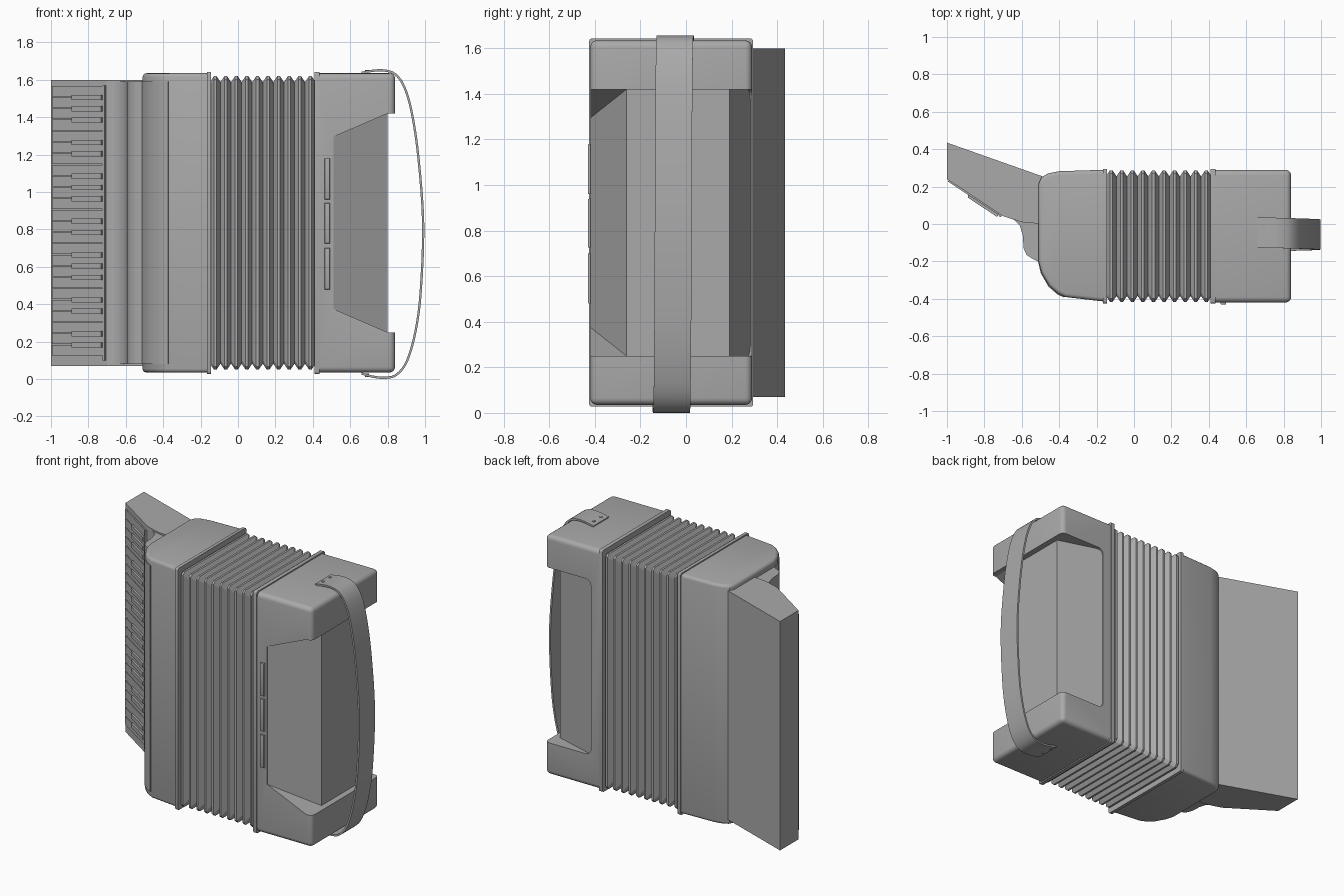
import bpy, bmesh, math
from mathutils import Vector

if "Cube" in bpy.data.objects:
    bpy.data.objects.remove(bpy.data.objects["Cube"])

grey = bpy.data.materials.new("plain grey")
grey.diffuse_color = (0.4, 0.4, 0.4, 1)
grey.use_nodes = True
grey.node_tree.nodes["Principled BSDF"].inputs["Base Color"].default_value = grey.diffuse_color
CY, CZ = -0.065, 0.835          # centre of the case


def finish(bm, name, angle=35):
    bmesh.ops.recalc_face_normals(bm, faces=bm.faces)
    me = bpy.data.meshes.new(name)
    bm.to_mesh(me)
    bm.free()
    ob = bpy.data.objects.new(name, me)
    bpy.context.collection.objects.link(ob)
    me.materials.append(grey)
    bpy.ops.object.select_all(action='DESELECT')
    ob.select_set(True)
    bpy.context.view_layer.objects.active = ob
    if angle:
        bpy.ops.object.shade_smooth_by_angle(angle=math.radians(angle))
    return ob


def prism(name, pts, z0, z1, bevel=0, pick=None, segs=3, angle=35):
    """Plan outline extruded in z; z0/z1 may be functions of x."""
    bm = bmesh.new()
    at = lambda z, x: z(x) if callable(z) else z
    lo = [bm.verts.new((x, y, at(z0, x))) for x, y in pts]
    hi = [bm.verts.new((x, y, at(z1, x))) for x, y in pts]
    bm.faces.new(lo)
    bm.faces.new(hi)
    n = len(pts)
    for i in range(n):
        j = (i + 1) % n
        bm.faces.new((lo[i], lo[j], hi[j], hi[i]))
    if bevel:
        bmesh.ops.recalc_face_normals(bm, faces=bm.faces)
        edges = [e for e in bm.edges if pick(*(v.co for v in e.verts))]
        bmesh.ops.bevel(bm, geom=edges, offset=bevel, segments=segs, profile=0.5,
                        affect='EDGES', clamp_overlap=True)
    return finish(bm, name, angle)


def box(name, x0, x1, y0, y1, z0, z1, **kw):
    return prism(name, [(x0, y0), (x1, y0), (x1, y1), (x0, y1)], z0, z1, **kw)


# Treble case with rounded front corner
cap = lambda a, b: abs(a.z - b.z) < 1e-5 and min(a.x, b.x) < -0.2 or abs(a.x - b.x) > 9
prism("treble_case", [(-0.155, 0.29), (-0.40, 0.282), (-0.46, 0.27), (-0.495, 0.25), (-0.51, 0.215),
                      (-0.51, -0.20), (-0.495, -0.26), (-0.455, -0.33), (-0.41, -0.37),
                      (-0.37, -0.39), (-0.155, -0.415)], 0.035, 1.635, 0.02, cap)

# Grille moulding wrapped over the case front
prism("grille", [(-0.45, 0.1), (-0.62, 0.1), (-0.69, 0.04), (-0.64, 0.022), (-0.61, -0.01), (-0.595, -0.06),
                 (-0.59, -0.13), (-0.575, -0.165), (-0.545, -0.185), (-0.513, -0.20),
                 (-0.499, -0.262), (-0.458, -0.334), (-0.412, -0.375), (-0.373, -0.394), (-0.37, -0.3)],
      0.08, 1.59)

# Keyboard block
prism("keyboard_block", [(-1, 0.435), (-0.49, 0.255), (-0.49, 0.0), (-0.60, 0.01), (-0.70, 0.042), (-1, 0.24)],
      0.07, 1.60, angle=0)

# Keys lie on the slanted front of the block
origin = Vector((-1, 0.24))
along = Vector((0.3, -0.198)).normalized()
out = Vector((along.y, -along.x))


def key(name, u0, u1, h, z0, z1, taper=0.0):
    pts = [origin + along * u + out * v for u, v in
           ((u0, -0.005), (u0 + taper, h), (u1, h), (u1, -0.005))]
    prism(name, [tuple(p) for p in pts], z0, z1, angle=0)


PITCH, TOP = 0.0602, 1.567
for i in range(24):
    z = TOP - PITCH * i
    key(f"white_key_{i + 1}", 0.012, 0.335, 0.008, z - PITCH + 0.004, z)
for i in range(1, 24):
    if i % 7 not in (4, 0):
        z = TOP - PITCH * i - 0.001
        key(f"black_key_{i}", 0.135, 0.335, 0.021, z - 0.014, z + 0.014, 0.012)
key("key_rail", 0.338, 0.352, 0.012, 0.10, TOP + 0.002)

# Rims that hold the bellows
for name, x0, x1 in (("treble_rim", -0.167, -0.145), ("bass_rim", 0.41, 0.436)):
    box(name, x0, x1, CY - 0.36, CY + 0.36, CZ - 0.808, CZ + 0.808, bevel=0.012,
        pick=lambda a, b: abs(a.x - b.x) > 0.01)

# Bellows: zigzag loft of chamfered rectangles
bm = bmesh.new()
rings = []
FOLDS, X0, STEP = 10, -0.15, 0.0565
for k in range(FOLDS):
    for t, d in ((0, 0.032), (0.38, 0), (0.62, 0)):
        rings.append((X0 + STEP * (k + t), d))
rings.append((X0 + STEP * FOLDS, 0.032))
prev = None
for x, d in rings:
    a, b, c = 0.352 - d, 0.785 - d, 0.018
    loop = [(a, b - c), (a - c, b), (c - a, b), (-a, b - c), (-a, c - b), (c - a, -b), (a - c, -b), (a, c - b)]
    vs = [bm.verts.new((x, CY + y, CZ + z)) for y, z in loop]
    if prev:
        for i in range(8):
            j = (i + 1) % 8
            bm.faces.new((prev[i], prev[j], vs[j], vs[i]))
    else:
        bm.faces.new(vs)
    prev = vs
bm.faces.new(prev)
finish(bm, "bellows", 0)

# Bass case: rounded box, recessed on front, end and back
bass = box("bass_case", 0.42, 0.84, -0.42, 0.29, 0.035, 1.635, bevel=0.03, segs=4,
           pick=lambda a, b: max(a.x, b.x) > 0.8)
half = lambda x: 0.46 + (x - 0.51) / 0.29 * 0.125
cutters = [
    prism("front_cutter", [(0.51, -0.419), (0.802, -0.26), (0.802, -0.6), (0.51, -0.6)],
          lambda x: CZ - half(x), lambda x: CZ + half(x), angle=0),
    prism("back_cutter", [(0.50, 0.282), (0.802, 0.19), (0.802, 0.6), (0.50, 0.6)], 0.25, 1.42, 0.04,
          lambda a, b: abs(a.z - b.z) < 1e-4 and max(a.x, b.x) < 0.51, segs=5, angle=0),
    box("end_cutter", 0.80, 1.1, -0.61, 0.61, 0.25, 1.42, angle=0),
]
for c in cutters:
    c.hide_render = True
    bpy.context.view_layer.objects.active = bass
    m = bass.modifiers.new("cut", 'BOOLEAN')
    m.operation, m.solver, m.object = 'DIFFERENCE', 'EXACT', c
    bpy.ops.object.modifier_apply(modifier=m.name)
    bpy.data.objects.remove(c)
bpy.ops.object.select_all(action='DESELECT')
bass.select_set(True)
bpy.ops.object.shade_smooth_by_angle(angle=math.radians(25))

# Register switches on the bass front
for i, (z0, z1) in enumerate(((0.48, 0.70), (0.725, 0.94), (0.96, 1.18))):
    box(f"bass_switch_{i + 1}", 0.463, 0.492, -0.431, -0.41, z0, z1, bevel=0.005, segs=2,
        pick=lambda a, b: min(a.y, b.y) < -0.43 and abs(a.y - b.y) < 0.001)

# Hand strap: smooth path swept to a thin band
path = [(0.66, 1.637), (0.72, 1.648), (0.78, 1.65), (0.84, 1.63), (0.89, 1.56), (0.93, 1.42), (0.965, 1.18),
        (0.99, 0.83), (0.977, 0.47), (0.95, 0.26), (0.905, 0.10), (0.85, 0.025), (0.79, 0.007),
        (0.72, 0.013), (0.66, 0.03)]
P = [Vector(p) for p in [path[0]] + path + [path[-1]]]
curve = []
for i in range(1, len(P) - 2):
    a, b, c, d = P[i - 1:i + 3]
    for s in range(4):
        t = s / 4
        curve.append(0.5 * (2 * b + (c - a) * t + (2 * a - 5 * b + 4 * c - d) * t * t
                            + (3 * b - a - 3 * c + d) * t ** 3))
curve.append(P[-1])
bm = bmesh.new()
prev = None
for i, p in enumerate(curve):
    tan = (curve[min(i + 1, len(curve) - 1)] - curve[max(i - 1, 0)]).normalized()
    nrm = Vector((-tan.y, tan.x)) * 0.006
    yc = -0.045 - 0.022 * i / (len(curve) - 1)
    vs = [bm.verts.new((p.x + s * nrm.x, yc + w, p.y + s * nrm.y))
          for s, w in ((1, -0.081), (1, 0.081), (-1, 0.081), (-1, -0.081))]
    if prev:
        for k in range(4):
            j = (k + 1) % 4
            bm.faces.new((prev[k], prev[j], vs[j], vs[k]))
    else:
        bm.faces.new(vs)
    prev = vs
bm.faces.new(prev)
finish(bm, "hand_strap")

# Strap screws
for side, z0, z1 in (("top", 1.64, 1.653), ("bottom", 0.012, 0.03)):
    for n, y in enumerate((-0.01, -0.085)):
        ring = [(0.69 + 0.01 * math.cos(a * math.pi / 6), y + 0.01 * math.sin(a * math.pi / 6)) for a in range(12)]
        prism(f"{side}_strap_screw_{n + 1}", ring, z0, z1)
